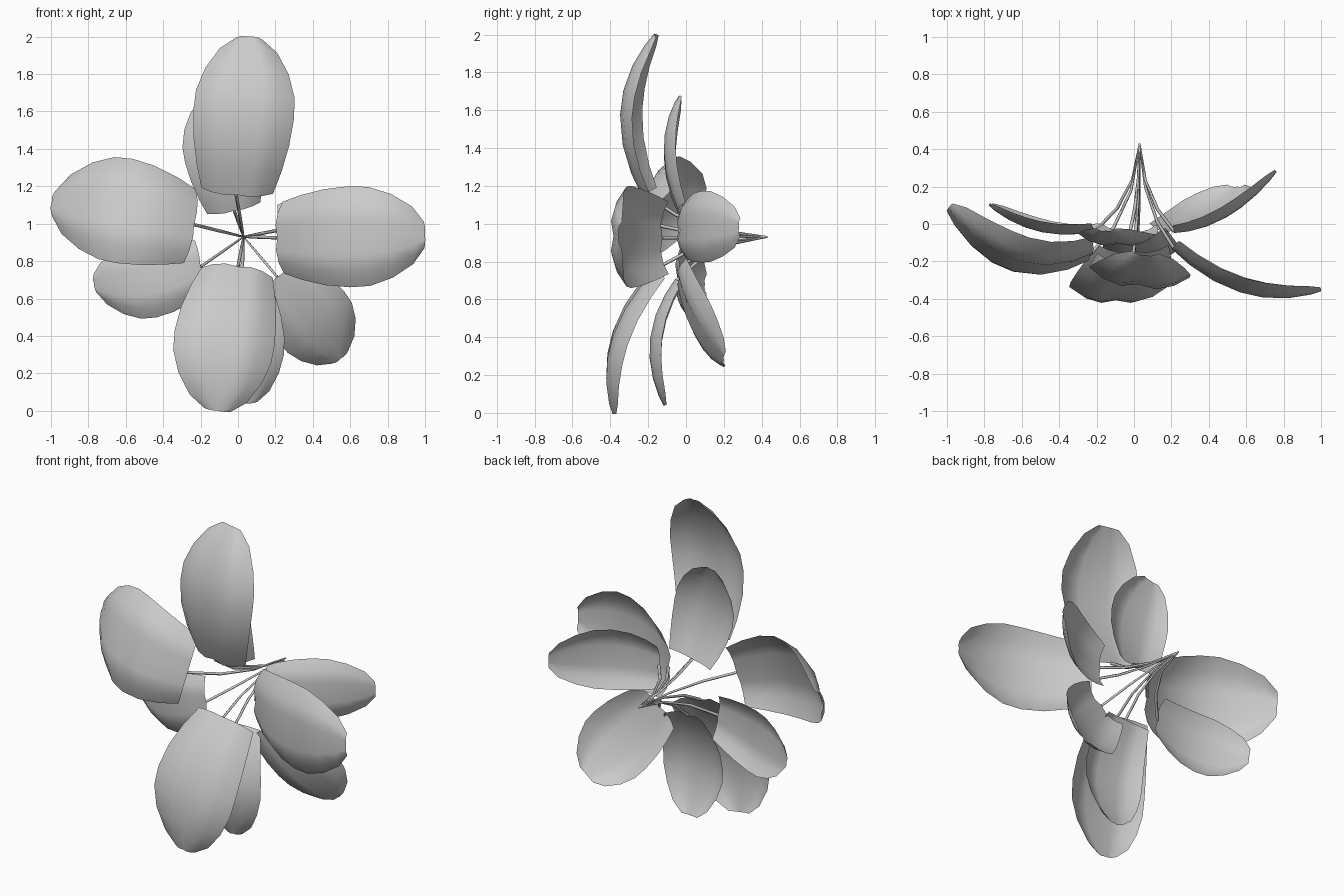
import bpy
from mathutils import Vector

if "Cube" in bpy.data.objects:
    bpy.data.objects.remove(bpy.data.objects["Cube"])

HUB = Vector((0.03, 0.43, 0.93))
# half-width of a petal along its length: (position, relative width)
OUTLINE = [(0, .71), (.13, .84), (.3, .95), (.48, 1), (.63, .98),
           (.79, .83), (.93, .57), (1, .26)]
# cross-section: (side position, forward offset relative to width)
SECTION = [(-1, -.24), (-.7, -.04), (-.35, .06), (0, .0),
           (.35, .06), (.7, -.04), (1, -.24)]


def spine(base, mid, tip, t):
    # parabola that passes through the three points
    return (base * (1 - t) * (1 - 2 * t) + mid * 4 * t * (1 - t)
            + tip * t * (2 * t - 1))


def petal(name, base, mid, tip, width, tilt):
    base, mid, tip = Vector(base), Vector(mid), Vector(tip)
    side = (tip - base).cross(Vector((0, -1, 0))).normalized()
    side.y += tilt          # turn the blade about its own length
    verts, faces = [], []
    n = len(SECTION)
    for t, w in OUTLINE:
        p = spine(base, mid, tip, t)
        tangent = spine(base, mid, tip, t + .01) - spine(base, mid, tip, t - .01)
        front = side.cross(tangent).normalized()
        if front.y > 0:
            front = -front
        for u, d in SECTION:
            verts.append(p + side * u * w * width + front * d * width * w)
    for r in range(len(OUTLINE) - 1):
        for c in range(n - 1):
            i = r * n + c
            faces.append((i, i + 1, i + n + 1, i + n))
    me = bpy.data.meshes.new(name)
    me.from_pydata(verts, [], faces)
    me.update()
    me.shade_smooth()
    ob = bpy.data.objects.new(name, me)
    bpy.context.collection.objects.link(ob)


def stem(name, end):
    # thin tube that leaves the hub narrowly, then flares to the petal base
    end = Vector(end)
    points = [HUB]
    for along, out in ((.42, .17), (.75, .52), (1, 1)):
        p = HUB.lerp(end, out)
        p.y = HUB.y + (end.y - HUB.y) * along
        points.append(p)
    cu = bpy.data.curves.new(name, 'CURVE')
    cu.dimensions = '3D'
    cu.bevel_depth = .009
    cu.bevel_resolution = 0
    cu.use_fill_caps = True
    sp = cu.splines.new('POLY')
    sp.points.add(3)
    for q, p, r in zip(sp.points, points, (.5, .8, 1, 1)):
        q.co = (*p, 1)
        q.radius = r
    bpy.context.collection.objects.link(bpy.data.objects.new(name, cu))


# name, base, middle, tip, half-width, tilt
PETALS = [
    ("front_top", (-.01, -.215, 1.155), (.025, -.322, 1.6), (.06, -.165, 2.0), .27, -.1),
    ("front_left", (-.235, -.165, .995), (-.635, -.207, 1.09), (-.995, .08, 1.115), .282, .27),
    ("front_right", (.21, -.125, .925), (.59, -.355, .93), (1.0, -.355, .94), .27, 0),
    ("front_bottom", (0, -.145, .77), (-.07, -.376, .4), (-.11, -.385, 0), .27, 0),
    ("back_top", (-.02, -.035, 1.07), (-.085, -.105, 1.38), (-.15, -.035, 1.67), .205, 0),
    ("back_left", (-.2, -.03, .77), (-.49, -.03, .693), (-.77, .1, .68), .2, 0),
    ("back_right", (.215, -.04, .965), (.495, .05, .985), (.76, .28, .98), .19, 0),
    ("back_bottom", (.02, -.05, .7), (.04, -.178, .38), (.05, -.115, .04), .208, 0),
    ("back_lower_right", (.21, -.035, .715), (.41, .05, .48), (.55, .2, .28), .222, 0),
]
for name, base, mid, tip, width, tilt in PETALS:
    petal(name + "_petal", base, mid, tip, width, tilt)
    stem(name + "_stem", base)
